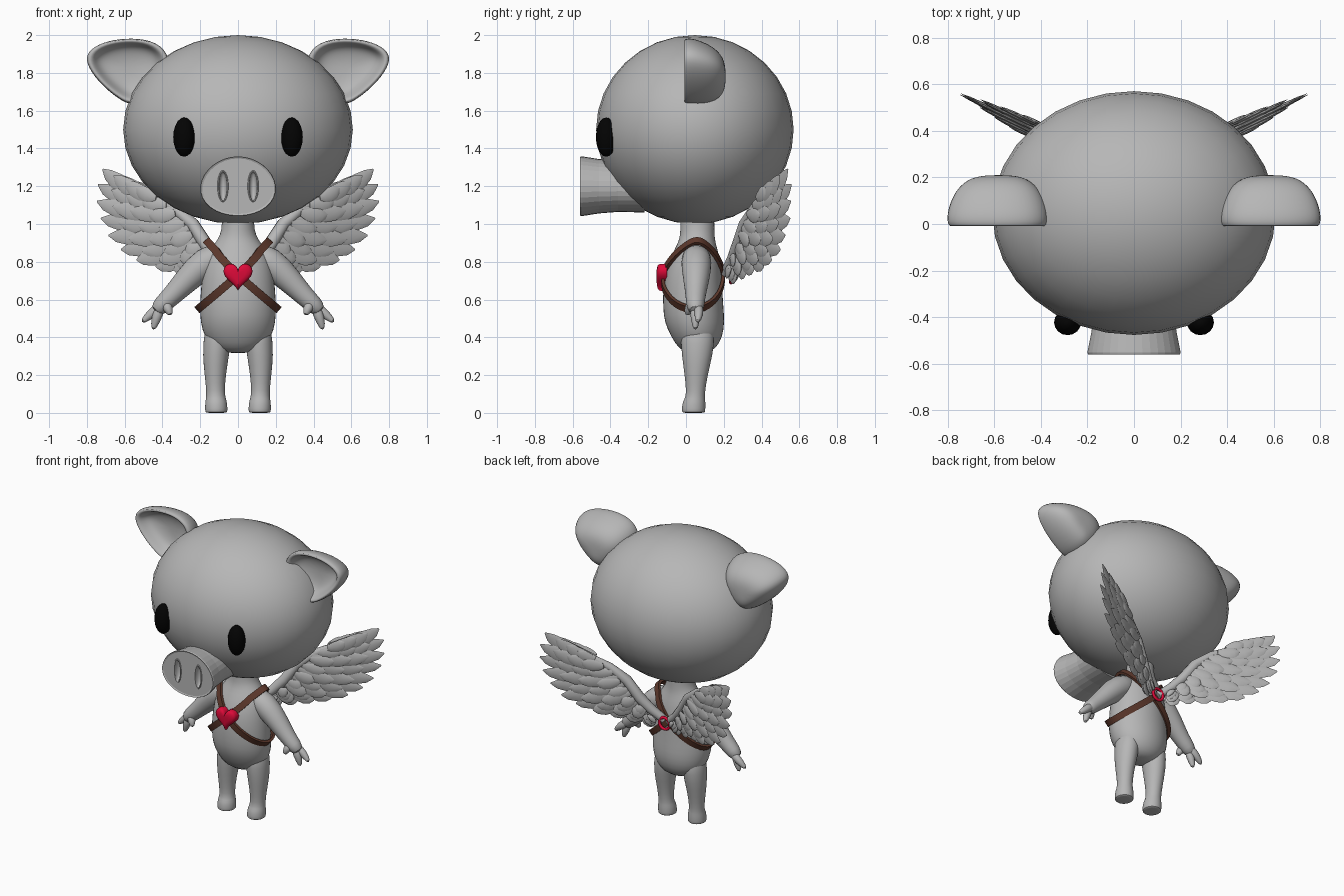
import bpy, bmesh
from math import sin, cos, pi
from mathutils import Vector as V

old = bpy.data.objects.get("Cube")
if old:
    bpy.data.objects.remove(old, do_unlink=True)


def material(name, rgb):
    m = bpy.data.materials.new(name)
    m.use_nodes = True
    m.diffuse_color = (*rgb, 1)
    m.node_tree.nodes["Principled BSDF"].inputs["Base Color"].default_value = (*rgb, 1)
    return m


GREY = material("plain grey", (0.47, 0.47, 0.47))
BLACK = material("eye black", (0.001, 0.001, 0.001))
RED = material("heart red", (0.72, 0.003, 0.04))
BROWN = material("strap brown", (0.11, 0.04, 0.025))


def finish(ob, name, mat, angle=50, subdiv=0):
    ob.name = name
    ob.data.materials.clear()
    ob.data.materials.append(mat)
    bpy.ops.object.select_all(action="DESELECT")
    ob.select_set(True)
    bpy.context.view_layer.objects.active = ob
    bpy.ops.object.shade_smooth_by_angle(angle=angle * pi / 180)
    if subdiv:
        mod = ob.modifiers.new("smooth", "SUBSURF")
        mod.levels = mod.render_levels = subdiv
    return ob


def loft(name, shells, mat, side=1, closed=False, **kw):
    """One object from several shells; each shell is a list of rings of points."""
    bm = bmesh.new()
    for rings in shells:
        rows = [[bm.verts.new((p[0] * side, p[1], p[2])) for p in r] for r in rings]
        n = len(rows[0])
        pairs = list(zip(rows, rows[1:]))
        if closed:
            pairs.append((rows[-1], rows[0]))
        for a, b in pairs:
            for i in range(n):
                j = (i + 1) % n
                bm.faces.new((a[i], a[j], b[j], b[i]))
        if not closed:
            bm.faces.new(rows[0])
            bm.faces.new(rows[-1])
    bmesh.ops.recalc_face_normals(bm, faces=bm.faces)
    me = bpy.data.meshes.new(name)
    bm.to_mesh(me)
    bm.free()
    ob = bpy.data.objects.new(name, me)
    bpy.context.collection.objects.link(ob)
    return finish(ob, name, mat, **kw)


def ring(c, a, b, n):
    return [V(c) + V(a) * cos(2 * pi * i / n) + V(b) * sin(2 * pi * i / n) for i in range(n)]


def tube(pts, wide, thick, normal, n):
    """Rings along a path, flattened along the given normal."""
    out = []
    for i, p in enumerate(pts):
        d = (pts[min(i + 1, len(pts) - 1)] - pts[max(i - 1, 0)]).normalized()
        a = d.cross(normal).normalized()
        out.append(ring(p, a * wide[i], a.cross(d) * thick[i], n))
    return out


def along(pts, t):
    """Point at fraction t of a polyline."""
    f = t * (len(pts) - 1)
    i = min(int(f), len(pts) - 2)
    return V(pts[i]).lerp(V(pts[i + 1]), f - i)


def sphere(name, loc, scale, mat, seg=32, rings=16):
    bpy.ops.mesh.primitive_uv_sphere_add(segments=seg, ring_count=rings, location=loc)
    ob = bpy.context.object
    ob.scale = scale
    return finish(ob, name, mat, 60)


# Head and eyes
sphere("head", (0, 0.047, 1.5), (0.608, 0.523, 0.5), GREY)
for s, word in ((1, "left"), (-1, "right")):
    sphere(word + "_eye", (s * 0.285, -0.422, 1.46), (0.058, 0.055, 0.104), BLACK, 16, 10)

# Snout with a rimmed flat front, and nostril slots with raised lips
snout_rings = []
for y, k in ((-0.22, .88), (-0.36, .86), (-0.46, .91), (-0.53, .98), (-0.552, 1), (-0.56, .985), (-0.556, .93)):
    snout_rings.append([(0.2 * k * cos(a) * (1 - 0.08 * sin(a)), y, 1.2 + 0.158 * k * sin(a))
                        for a in (2 * pi * i / 32 for i in range(32))])
snout = loft("snout", [snout_rings], GREY, angle=3)
for s, word in ((1, "left"), (-1, "right")):
    cutter = sphere("nostril_cutter", (s * 0.08, -0.556, 1.2), (0.021, 0.03, 0.076), GREY, 16, 10)
    cutter.hide_render = True
    mod = snout.modifiers.new("nostril", "BOOLEAN")
    mod.operation, mod.solver, mod.object = "DIFFERENCE", "EXACT", cutter
    bpy.context.view_layer.objects.active = snout
    bpy.ops.object.modifier_apply(modifier=mod.name)
    bpy.data.objects.remove(cutter, do_unlink=True)
    lip = [ring((s * 0.08, y, 1.2), (w, 0, 0), (0, 0, w + .055), 24)
           for y, w in ((-.553, .02), (-.56, .022), (-.56, .027), (-.553, .031))]
    loft(word + "_nostril_lip", [lip], GREY, closed=True, angle=60)
for poly in snout.data.polygons:
    # keep the front plate flat and the sides smooth
    poly.use_smooth = abs(poly.normal.y) < 0.97
bpy.context.view_layer.objects.active = snout
finish(snout, "snout", GREY, 35)

# Torso and neck: height, centre y, half width, half depth
TORSO = [(.315, .06, .06, .05), (.34, .06, .13, .1), (.40, .058, .18, .137), (.48, .045, .202, .162),
         (.56, .038, .205, .162), (.66, .035, .199, .159), (.76, .04, .188, .15), (.84, .05, .168, .126),
         (.9, .057, .122, .1), (.94, .06, .095, .092), (1.0, .06, .084, .09), (1.08, .06, .09, .095)]
loft("torso", [[ring((0, cy, z), (rx, 0, 0), (0, ry, 0), 20) for z, cy, rx, ry in TORSO]], GREY, subdiv=1)


def torso_at(z):
    for a, b in zip(TORSO, TORSO[1:]):
        if a[0] <= z <= b[0]:
            return V(a).lerp(V(b), (z - a[0]) / (b[0] - a[0]))


# Legs: height, centre x, centre y, half width, half depth
LEG = [(.5, .1, .06, .07, .09), (.36, .113, .062, .076, .092), (.25, .12, .056, .064, .072),
       (.15, .12, .052, .051, .054), (.085, .118, .05, .05, .05), (.065, .116, .043, .058, .061),
       (.02, .115, .04, .061, .064), (.003, .115, .04, .059, .062), (0, .115, .04, .05, .053)]

# Arm path with three stubby fingers
ARM = [(.06, .055, .845), (.17, .055, .805), (.275, .055, .70), (.35, .05, .62), (.405, .05, .57), (.44, .05, .535)]
ARM_R = [.068, .088, .07, .054, .05, .034]
FINGERS = [((.40, .065, .57), (.465, .07, .522), (.51, .06, .478)),
           ((.41, .045, .56), (.435, .05, .495), (.45, .05, .438)),
           ((.385, .035, .585), (.37, .012, .55), (.355, .005, .515))]

# Ear outline; scale, depth and centre height of each ring from back to inner cup
EAR = [(.355, 1.88), (.43, 1.965), (.56, 1.985), (.69, 1.97), (.785, 1.925), (.81, 1.86),
       (.735, 1.75), (.625, 1.66), (.56, 1.632), (.48, 1.65), (.39, 1.75)]
EAR_RINGS = [(.2, .21, 1.785), (.55, .2, 1.79), (.82, .155, 1.8), (.97, .09, 1.81), (1.03, .03, 1.82),
             (1.0, -.013, 1.82), (.87, -.008, 1.82), (.77, .035, 1.825), (.6, .065, 1.825), (.2, .08, 1.825)]

# Wing plan: feather tips, feather roots and leading arm, as (x, z)
TIPS = [(.715, 1.29), (.745, 1.2), (.745, 1.1), (.72, 1.0), (.66, .9), (.58, .83),
        (.47, .78), (.36, .76), (.25, .74), (.14, .70)]
ROOTS = [(.42, 1.14), (.33, 1.07), (.25, .98), (.18, .87), (.08, .77)]
WING_ARM = [(.02, .74), (.1, .81), (.17, .89), (.24, 1.0), (.34, 1.085), (.56, 1.205)]
WING_NORMAL = V((.48, -1, 0)).normalized()
SHAPE = [(0, .4), (.2, .8), (.45, 1), (.7, .95), (.88, .62), (1, .08)]


def on_wing(p, lift=0):
    return V((p[0], .2 + .48 * p[0], p[1])) + WING_NORMAL * lift


def feather(root, tip, width, lift):
    bend = (root + tip) / 2 + V((.08, -.16)) * (tip - root).length
    path = [on_wing(root * (1 - t) ** 2 + bend * 2 * t * (1 - t) + tip * t * t, lift) for t, _ in SHAPE]
    return tube(path, [width * w for _, w in SHAPE], [.008 * w for _, w in SHAPE], WING_NORMAL, 8)


def wing_shells():
    shells = [tube([on_wing(p) for p in WING_ARM], [.028, .032, .036, .034, .028, .012],
                   [.028, .034, .04, .036, .026, .012], WING_NORMAL, 12)]
    for reach, lifts, count, width in ((1, (0,), 11, .05), (.78, (.013, -.013), 10, .047),
                                       (.56, (.023, -.023), 9, .043), (.34, (.03, -.03), 8, .038)):
        for lift in lifts:
            for i in range(count):
                t = i / (count - 1)
                root, tip = along(ROOTS, t), along(TIPS, t)
                # alternate heights so neighbours overlap like shingles
                shells.append(feather(root, root.lerp(tip, reach), width, lift + .003 * (-1) ** i))
    return shells


for s, word in ((1, "left"), (-1, "right")):
    loft(word + "_leg", [[ring((cx, cy, z), (rx, 0, 0), (0, ry, 0), 16) for z, cx, cy, rx, ry in LEG]],
         GREY, s, subdiv=1)
    arm = [tube([V(p) for p in ARM], ARM_R, ARM_R, V((0, 1, 0)), 14)]
    for f in FINGERS:
        arm.append(tube([V(p) for p in f], [.032, .029, .012], [.03, .027, .012], V((0, 1, 0)), 8))
    loft(word + "_arm", arm, GREY, s, subdiv=1)
    ear = [[(.58 + (x - .58) * k, y, cz + (z - 1.82) * k) for x, z in EAR] for k, y, cz in EAR_RINGS]
    loft(word + "_ear", [ear], GREY, s, subdiv=2, angle=80)
    loft(word + "_wing", wing_shells(), GREY, s)

    # Strap from this shoulder to the opposite hip, wrapped round the torso
    path = []
    for i in range(48):
        t = 2 * pi * i / 48
        z = .73 + .18 * cos(t)
        _, cy, rx, ry = torso_at(z)
        path.append(V((max(rx, .16) * cos(t) * 1.03, cy - (ry + .006) * sin(t), z)))
    band = []
    for i, p in enumerate(path):
        out = (p - V((0, .04, .73))).normalized()
        across = (path[(i + 1) % 48] - path[i - 1]).cross(out).normalized()
        out = out * .009
        across = across * .021
        band.append([p + across + out, p - across + out, p - across - out, p + across - out])
    loft(word + "_strap", [band], BROWN, s, closed=True, angle=40)

# Heart badge on the chest
heart = []
for k, y in ((.5, -.155), (.8, -.151), (.95, -.143), (1, -.132), (1, -.1)):
    heart.append([(.0048 * k * 16 * sin(t) ** 3, y,
                   .73 + .005 * k * (13 * cos(t) - 5 * cos(2 * t) - 2 * cos(3 * t) - cos(4 * t)))
                  for t in (2 * pi * i / 40 for i in range(40))])
loft("chest_heart", [heart], RED)

# Ring joining the straps and wings on the back
bpy.ops.mesh.primitive_torus_add(major_segments=24, minor_segments=8, major_radius=.04, minor_radius=.01,
                                 location=(0, .238, .73), rotation=(pi / 2, 0, 0))
finish(bpy.context.object, "back_ring", RED)
